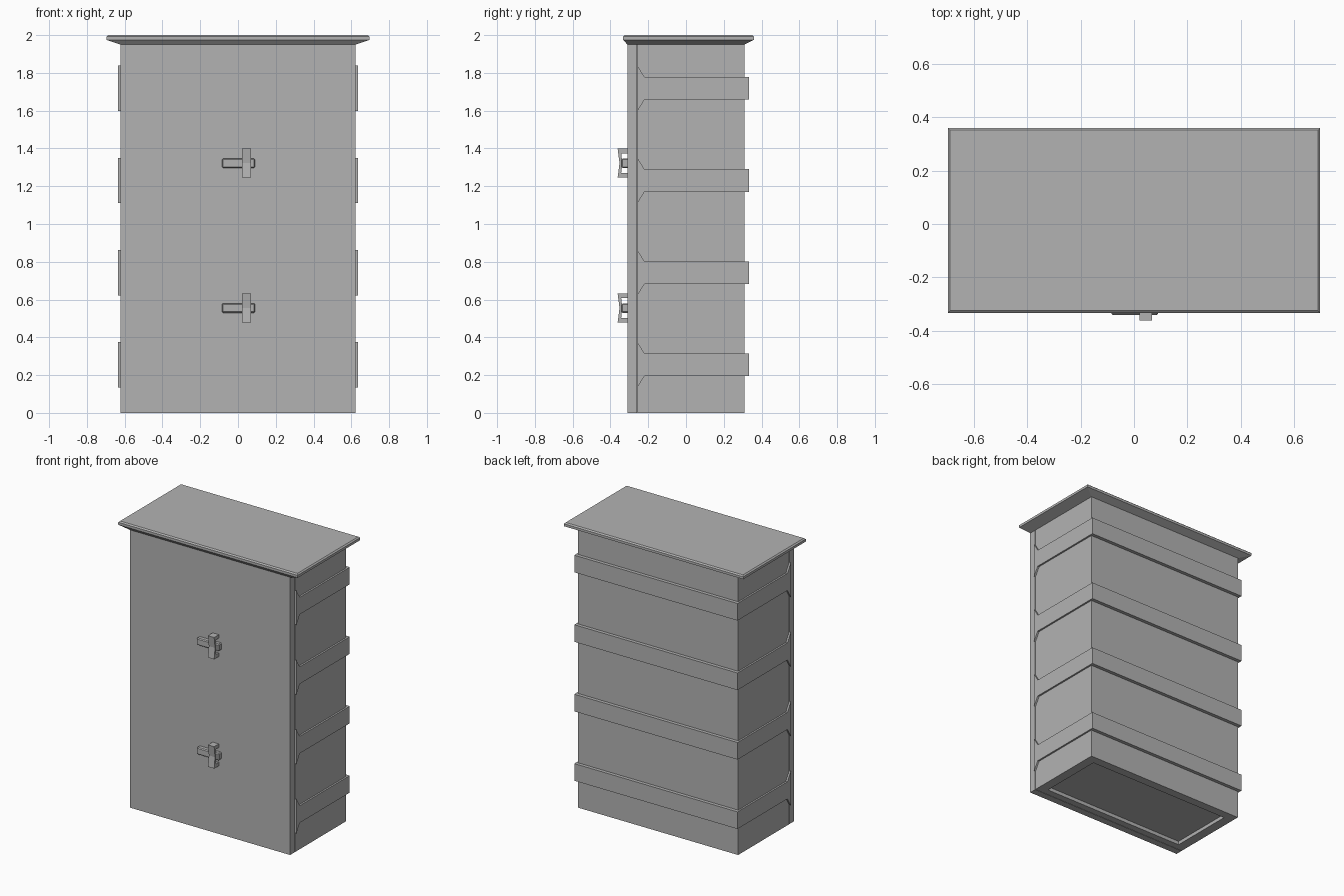
import bpy, bmesh

if "Cube" in bpy.data.objects:
    bpy.data.objects.remove(bpy.data.objects["Cube"])

grey = bpy.data.materials.new("plain grey")
grey.diffuse_color = (0.45, 0.45, 0.45, 1)
grey.use_nodes = True
grey.node_tree.nodes["Principled BSDF"].inputs["Base Color"].default_value = grey.diffuse_color

HX, FRONT, SEAM, BACK, TOP = 0.622, -0.31, -0.26, 0.31, 1.95


def finish(name, bm, bevel=0):
    bmesh.ops.recalc_face_normals(bm, faces=bm.faces)
    me = bpy.data.meshes.new(name)
    bm.to_mesh(me)
    bm.free()
    ob = bpy.data.objects.new(name, me)
    bpy.context.collection.objects.link(ob)
    me.materials.append(grey)
    if bevel:
        mod = ob.modifiers.new("bevel", 'BEVEL')
        mod.width, mod.segments = bevel, 1
    return ob


def loft(name, rings, bevel=0):
    """Skin a stack of closed rings and cap both ends."""
    bm = bmesh.new()
    vs = [[bm.verts.new(p) for p in ring] for ring in rings]
    n = len(vs[0])
    for a, b in zip(vs, vs[1:]):
        for i in range(n):
            j = (i + 1) % n
            bm.faces.new((a[i], a[j], b[j], b[i]))
    bm.faces.new(vs[0])
    bm.faces.new(vs[-1])
    return finish(name, bm, bevel)


def rect(x0, x1, y0, y1, z):
    return [(x0, y0, z), (x1, y0, z), (x1, y1, z), (x0, y1, z)]


def box(name, x0, x1, y0, y1, z0, z1, bevel=0):
    return loft(name, [rect(x0, x1, y0, y1, z0), rect(x0, x1, y0, y1, z1)], bevel)


def side_prism(name, outline, x0, x1):
    """Extrude a (y, z) outline along x."""
    return loft(name, [[(x, y, z) for y, z in outline] for x in (x0, x1)])


# Cabinet body with a shallow recess in its underside
loft("cabinet_body", [
    rect(-0.555, 0.555, -0.21, 0.25, 0.025),
    rect(-0.555, 0.555, -0.21, 0.25, 0),
    rect(-HX, HX, SEAM + 0.003, BACK, 0),
    rect(-HX, HX, SEAM + 0.003, BACK, TOP)])

# Front door slab, separated by a thin seam
box("front_door", -HX, HX, FRONT, SEAM, 0, TOP)
box("seam_filler", -HX + 0.01, HX - 0.01, SEAM - 0.01, SEAM + 0.01, 0.002, TOP)

# Flared cornice lid
loft("flared_lid", [
    rect(-HX, HX, FRONT, BACK, TOP),
    rect(-0.697, 0.697, -0.333, 0.36, 1.975),
    rect(-0.697, 0.697, -0.333, 0.36, 1.992),
    rect(-0.688, 0.688, -0.324, 0.351, 2.0)])

# Straps: a back band and side bands ending in forked hinge plates
for zc in (0.255, 0.742, 1.23, 1.718):
    h = 0.06
    box("back_strap", -HX - 0.012, HX + 0.012, BACK - 0.01, BACK + 0.024, zc - h, zc + h)
    outline = [(BACK, zc - h), (BACK, zc + h), (-0.22, zc + h), (-0.257, zc + 0.12),
               (-0.257, zc - 0.12), (-0.22, zc - h)]
    for s in (-1, 1):
        side_prism("side_strap", outline, s * (HX - 0.01), s * (HX + 0.012))

# Latches: a sliding bar held by a bowed bracket
for zc in (0.555, 1.322):
    box("latch_bar", -0.085, 0.09, -0.341, FRONT + 0.005, zc - 0.025, zc + 0.025, 0.006)
    bracket = [(-0.309, 0.077), (-0.362, 0.077), (-0.352, 0.0), (-0.362, -0.077),
               (-0.309, -0.077), (-0.309, -0.052), (-0.343, -0.052), (-0.337, 0.0),
               (-0.343, 0.052), (-0.309, 0.052)]
    side_prism("latch_bracket", [(y, zc + z) for y, z in bracket], 0.02, 0.068)
